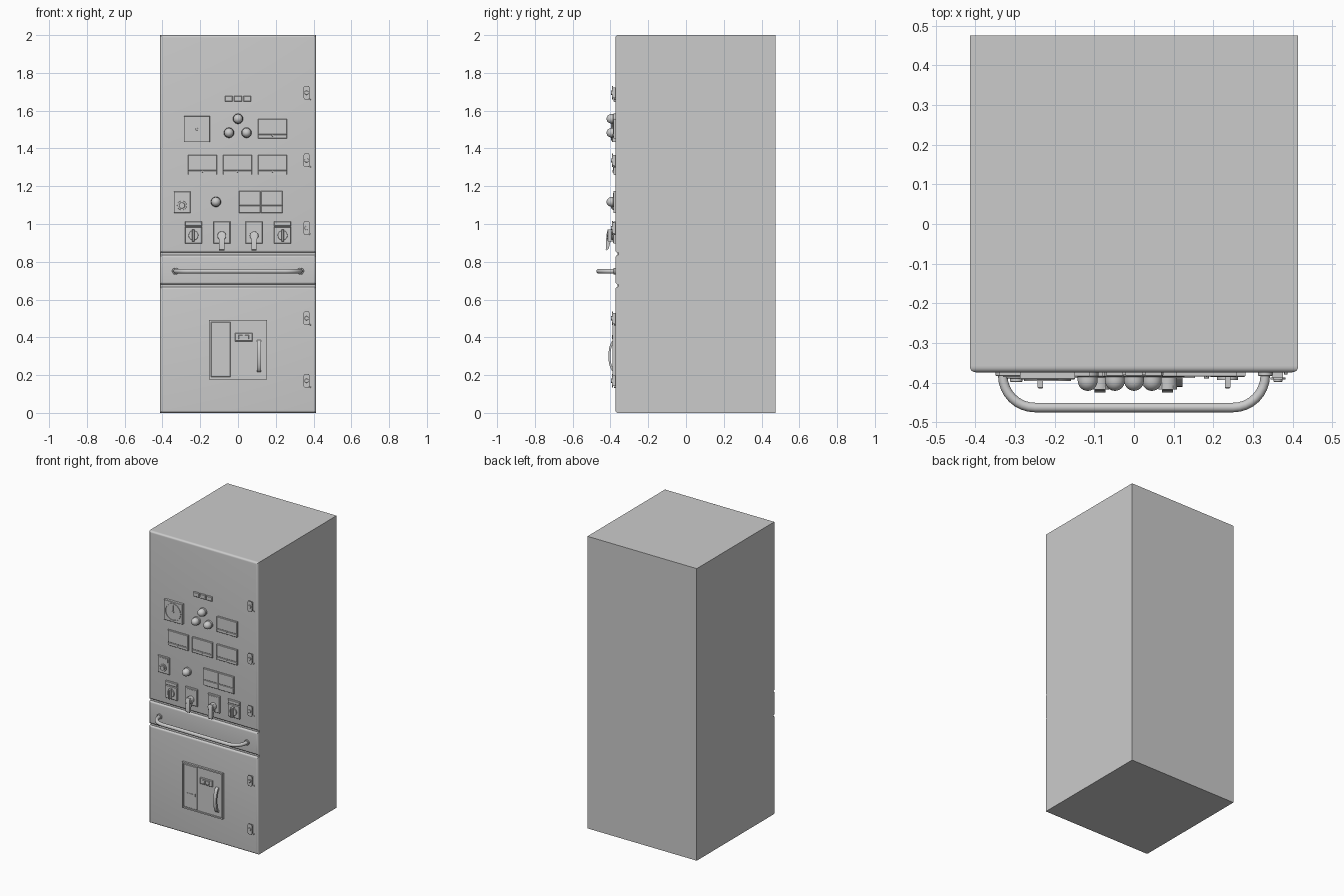
import bpy, bmesh, math
from mathutils import Vector, Matrix

if "Cube" in bpy.data.objects:
    bpy.data.objects.remove(bpy.data.objects["Cube"])

FACE = -0.374  # front face of the doors


def finish(name, bm, smooth=True):
    bmesh.ops.recalc_face_normals(bm, faces=bm.faces)
    me = bpy.data.meshes.new(name)
    bm.to_mesh(me)
    bm.free()
    ob = bpy.data.objects.new(name, me)
    bpy.context.collection.objects.link(ob)
    if smooth:
        bpy.ops.object.select_all(action='DESELECT')
        ob.select_set(True)
        bpy.context.view_layer.objects.active = ob
        bpy.ops.object.shade_smooth_by_angle(angle=math.radians(35))
    return ob


def box(name, x0, x1, z0, z1, front, back=FACE + 0.002, bevel=0.0, seg=1):
    """Box whose front edges only are bevelled."""
    bm = bmesh.new()
    bmesh.ops.create_cube(bm, size=1)
    for v in bm.verts:
        v.co = Vector((x0 if v.co.x < 0 else x1,
                       front if v.co.y < 0 else back,
                       z0 if v.co.z < 0 else z1))
    if bevel:
        edges = [e for e in bm.edges if all(abs(v.co.y - front) < 1e-5 for v in e.verts)]
        bmesh.ops.bevel(bm, geom=edges, offset=bevel, segments=seg, profile=0.5, affect='EDGES')
    return finish(name, bm, seg > 1)


def lathe(name, x, z, profile, n=32):
    """Spin (radius, y) points round an axis pointing out of the door."""
    bm = bmesh.new()
    vs = [bm.verts.new((r, y, 0)) for r, y in profile]
    edges = [bm.edges.new(p) for p in zip(vs, vs[1:])]
    bmesh.ops.spin(bm, geom=vs + edges, cent=(0, 0, 0), axis=(0, 1, 0),
                   angle=2 * math.pi, steps=n)
    bmesh.ops.remove_doubles(bm, verts=bm.verts, dist=1e-5)
    bmesh.ops.translate(bm, verts=bm.verts, vec=(x, 0, z))
    return finish(name, bm)


def disc(name, x, z, r, front, back=FACE + 0.002):
    return lathe(name, x, z, [(0, back), (r, back), (r, front + 0.001),
                              (r - 0.001, front), (0, front)])


def prism(name, pts, offset):
    """Extrude a closed outline along an offset vector."""
    bm = bmesh.new()
    f = bm.faces.new([bm.verts.new(p) for p in pts])
    r = bmesh.ops.extrude_face_region(bm, geom=[f])
    bmesh.ops.translate(bm, vec=offset, verts=[v for v in r['geom'] if isinstance(v, bmesh.types.BMVert)])
    return finish(name, bm)


def tube(name, pts, r, n=16):
    cu = bpy.data.curves.new(name, 'CURVE')
    cu.dimensions = '3D'
    cu.bevel_depth = r
    cu.bevel_resolution = n // 4
    cu.use_fill_caps = True
    sp = cu.splines.new('POLY')
    sp.points.add(len(pts) - 1)
    for p, c in zip(sp.points, pts):
        p.co = (*c, 1)
    sp.use_smooth = True
    ob = bpy.data.objects.new(name, cu)
    bpy.context.collection.objects.link(ob)
    return ob


# cabinet body and the three front panels
box("cabinet_body", -0.414, 0.414, 0, 2, -0.362, 0.475, 0.004)
for name, z0, z1 in (("lower_door", 0, 0.668), ("middle_panel", 0.68, 0.836), ("upper_door", 0.848, 2)):
    box(name, -0.414, 0.414, z0, z1, FACE, -0.352, 0.014, 5)

# label row
box("label_base", -0.07, 0.07, 1.645, 1.653, -0.381)
for i in (-1, 0, 1):
    box("label_window", i * 0.049 - 0.021, i * 0.049 + 0.021, 1.648, 1.677, -0.385, bevel=0.003)

# dial gauge
gx, gz = -0.218, 1.502
box("gauge_case", gx - 0.069, gx + 0.069, gz - 0.069, gz + 0.069, -0.392, bevel=0.002)
lathe("gauge_rim", gx, gz, [(0.054, -0.39), (0.054, -0.396), (0.059, -0.396), (0.059, -0.39)], 48)
disc("gauge_hub", gx, gz, 0.007, -0.396)
box("gauge_needle", gx - 0.002, gx + 0.002, gz, gz + 0.045, -0.394)

# indicator lamps
for x, z in ((0, 1.557), (-0.048, 1.483), (0.045, 1.483), (-0.117, 1.117)):
    prof = [(0, -0.372), (0.027, -0.372), (0.027, -0.384), (0.025, -0.386), (0.025, -0.395)]
    prof += [(0.025 * math.cos(t * math.pi / 14), -0.395 - 0.026 * math.sin(t * math.pi / 14))
             for t in range(1, 7)] + [(0, -0.421)]
    lathe("indicator_lamp", x, z, prof)

# panel meters: raised window above a lower strip with a set screw
for x, z in ((0.183, 1.504), (-0.188, 1.313), (-0.003, 1.313), (0.183, 1.313)):
    box("meter_case", x - 0.077, x + 0.077, z - 0.053, z + 0.053, -0.381)
    box("meter_window", x - 0.076, x + 0.076, z - 0.029, z + 0.052, -0.385, bevel=0.002)
    box("meter_strip", x - 0.076, x + 0.076, z - 0.052, z - 0.031, -0.385, bevel=0.002)
    box("meter_needle", x - 0.001, x + 0.001, z - 0.031, z + 0.03, -0.3865)
    disc("meter_screw", x, z - 0.034, 0.006, -0.390)

# selector with round knob
box("selector_plate", -0.34, -0.252, 1.058, 1.172, -0.384, bevel=0.002)
box("selector_label", -0.33, -0.262, 1.14, 1.163, -0.386)
disc("selector_collar", -0.297, 1.098, 0.025, -0.390)
disc("selector_knob", -0.297, 1.098, 0.016, -0.398)

# double display
box("display_case", 0.005, 0.236, 1.058, 1.175, -0.381)
for x0, x1 in ((0.006, 0.1195), (0.1215, 0.235)):
    box("display_window", x0, x1, 1.099, 1.174, -0.385, bevel=0.002)
    box("display_strip", x0, x1, 1.059, 1.097, -0.385, bevel=0.002)

# rotary switches
for x in (-0.236, 0.236):
    box("rotary_plate", x - 0.045, x + 0.045, 0.897, 0.985, -0.386, bevel=0.003)
    box("rotary_label", x - 0.045, x + 0.045, 0.988, 1.013, -0.386, bevel=0.003)
    disc("rotary_collar", x, 0.94, 0.026, -0.394)
    box("rotary_grip", x - 0.007, x + 0.007, 0.908, 0.972, -0.415, bevel=0.003)

# pistol grip switches
for x in (-0.086, 0.085):
    box("grip_plate", x - 0.045, x + 0.045, 0.897, 1.013, -0.386, bevel=0.003)
    box("grip_label", x - 0.035, x + 0.035, 0.978, 1.004, -0.388)
    disc("grip_hub", x, 0.938, 0.023, -0.418)
    prism("grip_handle", [(x - 0.014, y, z) for y, z in
                          ((-0.388, 0.955), (-0.416, 0.958), (-0.421, 0.948), (-0.425, 0.865),
                           (-0.419, 0.86), (-0.409, 0.87), (-0.4, 0.905), (-0.388, 0.915))],
          (0.028, 0, 0))

# long bent pull handle and its mounting rings
half = []
for i in range(9):
    a = math.pi / 2 * i / 8
    half.append((0.25 + 0.081 * math.cos(a), -0.382 - 0.081 * math.sin(a), 0.75))
half.insert(0, (0.331, -0.368, 0.75))
tube("pull_handle", half + [(-x, y, z) for x, y, z in reversed(half)], 0.012)
for x in (-0.331, 0.331):
    disc("handle_ring", x, 0.75, 0.018, -0.383)

# door latches
for z in (1.695, 1.337, 0.979, 0.501, 0.17):
    x = 0.363
    box("latch_base", x - 0.013, x + 0.013, z - 0.028, z + 0.028, -0.388)
    outline = [(-0.011, -0.036), (0.011, -0.036), (0.019, -0.022), (0.016, 0), (0.019, 0.022),
               (0.011, 0.036), (-0.011, 0.036), (-0.019, 0.022), (-0.016, 0), (-0.019, -0.022)]
    prism("latch_plate", [(x + a, -0.387, z + b) for a, b in outline], (0, -0.005, 0))
    disc("latch_lock", x, z, 0.011, -0.398)
    disc("latch_pin", x + 0.02, z - 0.034, 0.004, -0.38)

# breaker window: frame, face, display, side panel and bowed lever
box("breaker_face", -0.15, 0.15, 0.182, 0.489, -0.381)
for x0, x1, z0, z1 in ((-0.154, 0.154, 0.178, 0.187), (-0.154, 0.154, 0.484, 0.493),
                       (-0.154, -0.145, 0.187, 0.484), (0.145, 0.154, 0.187, 0.484)):
    box("breaker_frame", x0, x1, z0, z1, -0.388)
box("breaker_panel", -0.143, -0.04, 0.19, 0.481, -0.385, bevel=0.002)
box("breaker_tag", -0.115, -0.06, 0.283, 0.291, -0.388)
box("breaker_tag_end", -0.06, -0.053, 0.277, 0.297, -0.389)
box("breaker_display", -0.016, 0.077, 0.379, 0.422, -0.389, bevel=0.003)
for x in (0.003, 0.036):
    box("breaker_button", x, x + 0.022, 0.39, 0.412, -0.393, bevel=0.002)
arc = [(math.pi * i / 12) for i in range(13)]
outer = [(0.1, -0.378 - 0.033 * math.sin(a), 0.301 - 0.086 * math.cos(a)) for a in arc]
inner = [(0.1, -0.376 - 0.024 * math.sin(a), 0.301 - 0.07 * math.cos(a)) for a in reversed(arc)]
prism("breaker_lever", outer + inner, (0.022, 0, 0))
